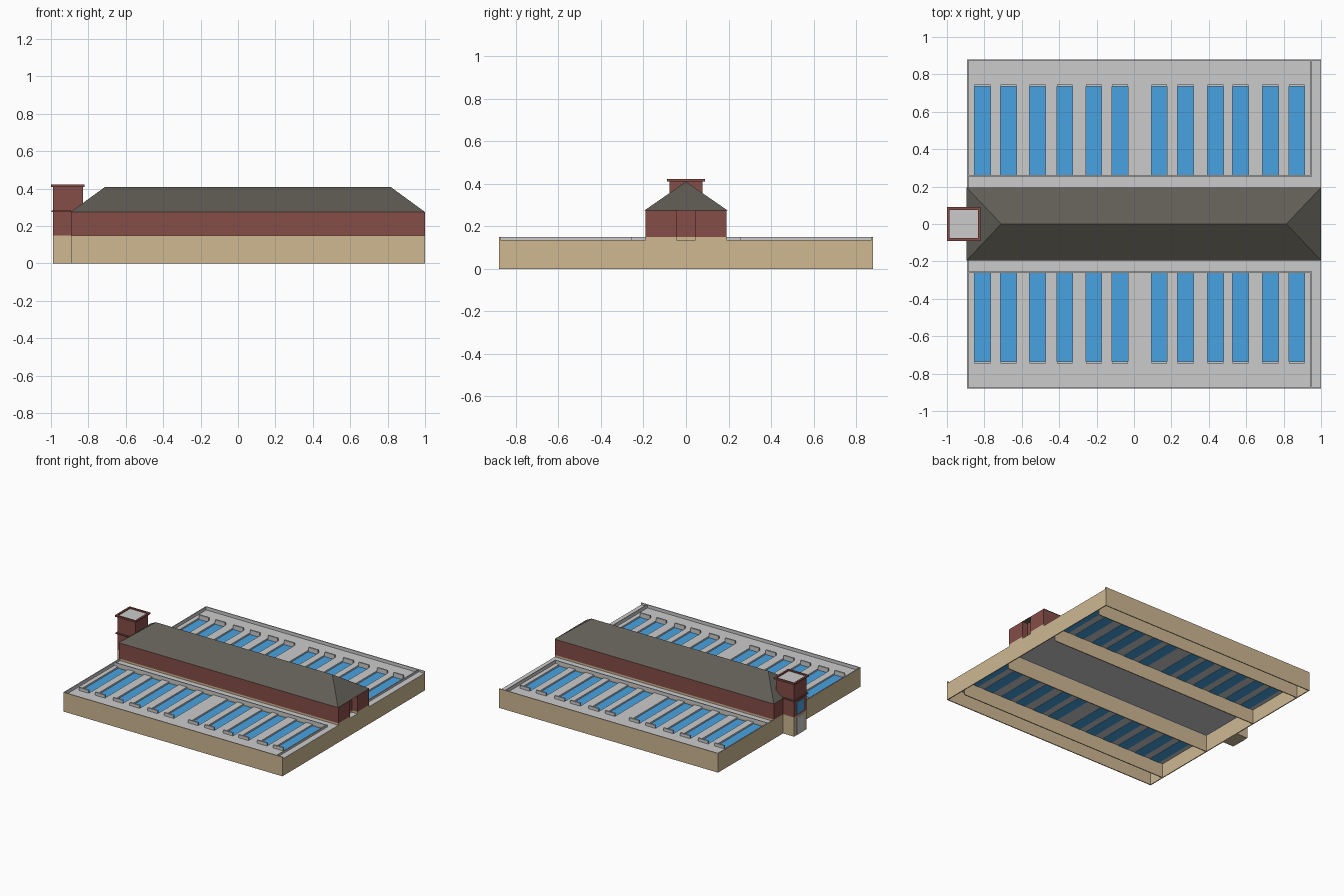
import bpy, bmesh

if "Cube" in bpy.data.objects:
    bpy.data.objects.remove(bpy.data.objects["Cube"])


def material(name, rgb):
    m = bpy.data.materials.new(name)
    m.diffuse_color = (*rgb, 1)
    m.use_nodes = True
    m.node_tree.nodes["Principled BSDF"].inputs["Base Color"].default_value = m.diffuse_color
    return m


TAN = material("tan_stone", (0.62, 0.48, 0.29))
RED = material("red_brick", (0.24, 0.075, 0.065))
GREY = material("grey_concrete", (0.60, 0.60, 0.60))
SLATE = material("dark_slate", (0.115, 0.11, 0.09))
BLUE = material("blue_glass", (0.065, 0.36, 0.75))


def finish(name, bm, mats, rule=None):
    """Turn a bmesh into an object; rule(face) picks the material slot."""
    bmesh.ops.recalc_face_normals(bm, faces=bm.faces)
    if rule:
        for f in bm.faces:
            f.material_index = rule(f)
    me = bpy.data.meshes.new(name)
    bm.to_mesh(me)
    bm.free()
    for m in mats:
        me.materials.append(m)
    ob = bpy.data.objects.new(name, me)
    bpy.context.collection.objects.link(ob)
    return ob


def add_box(bm, x, y, z):
    y = sorted(y)
    v = [bm.verts.new((a, b, c)) for c in z for a, b in
         ((x[0], y[0]), (x[1], y[0]), (x[1], y[1]), (x[0], y[1]))]
    for q in ((3, 2, 1, 0), (4, 5, 6, 7), (0, 1, 5, 4), (1, 2, 6, 5), (2, 3, 7, 6), (3, 0, 4, 7)):
        bm.faces.new([v[i] for i in q])


def boxes(name, items, mats, rule=None):
    bm = bmesh.new()
    for it in items:
        add_box(bm, *it)
    return finish(name, bm, mats, rule)


def top_grey(f):
    return 1 if f.normal.z > 0.5 else 0


def inside_grey(f):
    """Grey on top and on faces that look inwards above the deck."""
    c, n = f.calc_center_median(), f.normal
    inward = abs(n.z) < 0.5 and n.x * c.x + n.y * c.y < 0 and c.z > DECK
    return 1 if n.z > 0.5 or inward else 0


def above_base(f):
    return 1 if f.calc_center_median().z > 0.151 else 0


X0, X1, XK = -0.893, 1.0, 0.952    # base ends and inner kerb line
YO, YI = 0.88, 0.255               # wing outer and inner edges
WALK, DECK, GLASS, TOP, T = 0.135, 0.125, 0.113, 0.15, 0.007
CENTRES = (-0.81, -0.67, -0.515, -0.37, -0.215, -0.075,
           0.135, 0.275, 0.435, 0.57, 0.73, 0.87)
HALF = 0.0425                      # half the width of a skylight
Y_IN, Y_OUT = YI + T, 0.74         # skylight ends

# Central walkway and the low strip at the right end
boxes("walkway", [((X0 + T, XK), (-YI, YI), (WALK - 0.005, WALK)),
                  ((XK, X1 - T), (-YO + T, YO - T), (WALK - 0.005, WALK))], [GREY])
boxes("right_end_wall", [((X1 - T, X1), (-YO + T, YO - T), (0, WALK))], [TAN, GREY], top_grey)
boxes("left_end_wall", [((X0, X0 + T), (-YO + T, YO - T), z) for z in ((0, DECK), (DECK, TOP))],
      [TAN, GREY], inside_grey)

for s, side in ((-1, "front"), (1, "back")):
    # Hollow wing: outer wall, inner walls and kerbs
    boxes(side + "_outer_wall", [((X0, X1), (s * YO, s * (YO - T)), z)
                                 for z in ((0, DECK), (DECK, TOP))], [TAN, GREY], inside_grey)
    boxes(side + "_inner_walls", [
        ((X0 + T, XK), (s * YI, s * (YI + T)), (0, DECK)),
        ((X0 + T, XK), (s * Y_OUT, s * (Y_OUT + T)), (0, GLASS - 0.002))], [TAN])
    boxes(side + "_kerbs", [
        ((X0 + T, XK), (s * YI, s * (YI + T)), (DECK, TOP)),
        ((XK - T, XK), (s * (YI + T), s * (YO - T)), (DECK, TOP))], [GREY])

    # Deck made of strips that leave the skylight openings free
    edges = [X0 + T] + [c + d for c in CENTRES for d in (-HALF, HALF)] + [XK]
    strips = [((a, b), (s * Y_IN, s * Y_OUT), (GLASS - 0.002, DECK))
              for a, b in zip(edges[::2], edges[1::2])]
    strips.append(((X0 + T, XK), (s * Y_OUT, s * (YO - T)), (GLASS - 0.002, DECK)))
    boxes(side + "_deck", strips, [GREY])

    # Sunken glass panes, each with an upright end plate
    boxes(side + "_skylights", [((c - HALF, c + HALF), (s * Y_IN, s * Y_OUT), (GLASS - 0.004, GLASS))
                                for c in CENTRES], [BLUE])
    boxes(side + "_skylight_ends",
          [((c - HALF, c + HALF), (s * (Y_OUT - 0.005), s * (Y_OUT + 0.007)), (GLASS, TOP - 0.002))
           for c in CENTRES], [GREY])

# Long hall with two piers at the right end
boxes("hall_plinth", [((X0, XK), (-0.19, 0.19), (WALK, TOP))], [TAN])
boxes("hall_walls", [((X0, XK), (-0.19, 0.19), (TOP, 0.275))], [RED])
for s, side in ((-1, "front"), (1, "back")):
    boxes(side + "_pier", [((XK, X1), (s * 0.045, s * 0.19), z)
                           for z in ((WALK, TOP), (TOP, 0.275))], [TAN, RED], above_base)

# Hipped roof
bm = bmesh.new()
eave = [bm.verts.new((x, y, 0.275)) for x, y in
        ((-0.895, -0.195), (1, -0.195), (1, 0.195), (-0.895, 0.195))]
ridge = [bm.verts.new((x, 0, 0.41)) for x in (-0.71, 0.815)]
bm.faces.new(eave[::-1])
bm.faces.new((eave[0], eave[1], ridge[1], ridge[0]))
bm.faces.new((eave[2], eave[3], ridge[0], ridge[1]))
bm.faces.new((eave[1], eave[2], ridge[1]))
bm.faces.new((eave[3], eave[0], ridge[0]))
finish("hipped_roof", bm, [SLATE])

# Tower: stone foot, brick shaft, band and hollow cap
TX, TY = (-0.988, -0.83), 0.078
boxes("tower_foot", [((TX[0], X0), (-TY, TY), (0, TOP))], [TAN])
boxes("tower_shaft", [(TX, (-TY, TY), (TOP, 0.41))], [RED])
boxes("tower_band", [((-0.997, X0), (-0.087, 0.087), (0.276, 0.284))], [RED])
cx0, cx1, cy = -1.0, -0.82, 0.09
boxes("tower_cap", [((cx0, cx1), (-cy, -cy + 0.014), (0.41, 0.422)),
                    ((cx0, cx1), (cy - 0.014, cy), (0.41, 0.422)),
                    ((cx0, cx0 + 0.014), (-cy + 0.014, cy - 0.014), (0.41, 0.422)),
                    ((cx1 - 0.014, cx1), (-cy + 0.014, cy - 0.014), (0.41, 0.422))], [RED])
boxes("tower_roof", [((cx0 + 0.014, cx1 - 0.014), (-cy + 0.014, cy - 0.014), (0.408, 0.413))], [GREY])
boxes("tower_door", [((TX[0] - 0.002, TX[0]), (-0.045, 0.045), (0, 0.14))], [GREY])
boxes("tower_window", [((TX[0] - 0.002, TX[0]), (-0.045, 0.045), (0.165, 0.255))], [BLUE])
